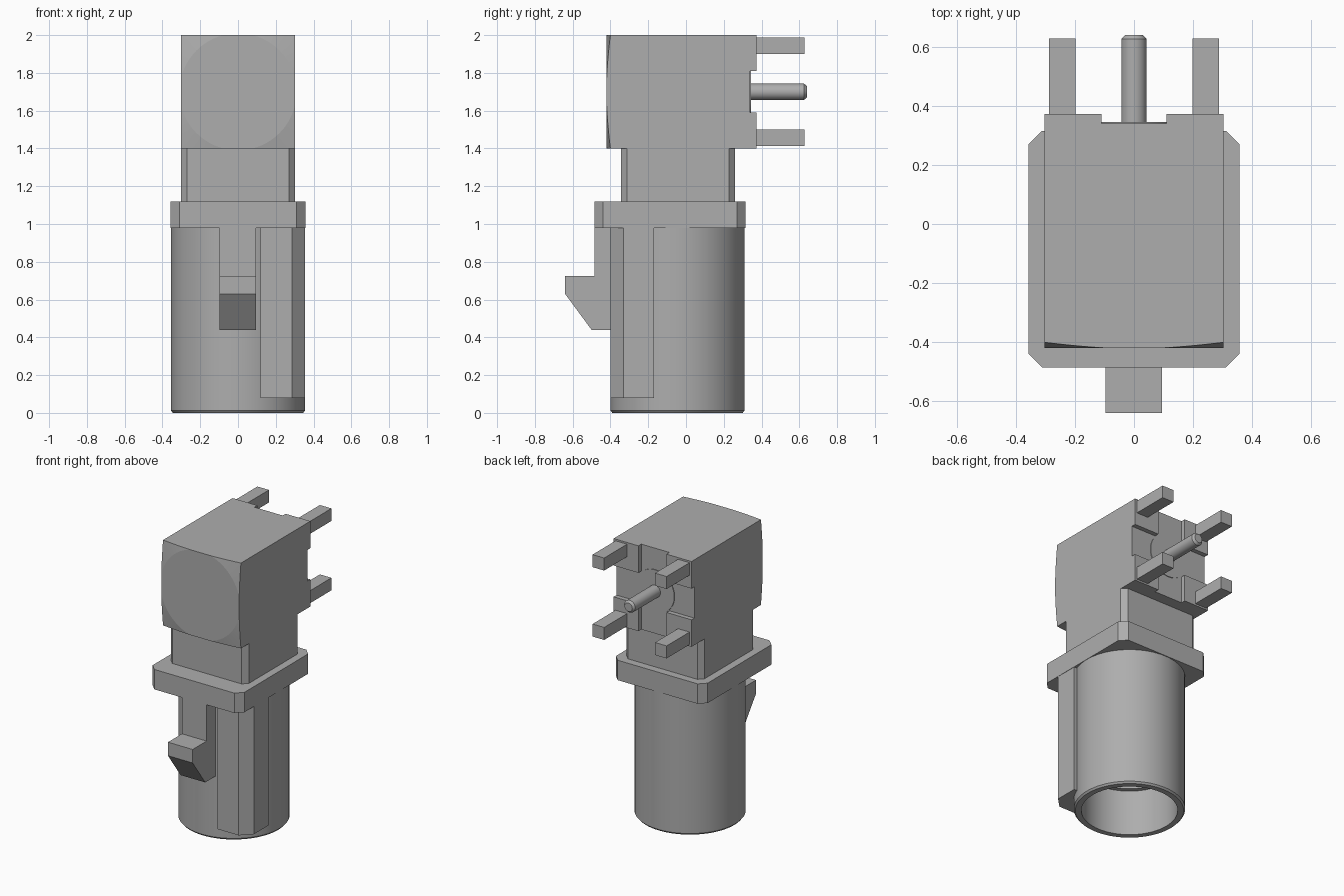
import bpy, bmesh, math
from mathutils import Matrix

default = bpy.data.objects.get("Cube")
if default:
    bpy.data.objects.remove(default)

GREY = (0.42, 0.42, 0.42, 1)
mat = bpy.data.materials.new("neutral grey")
mat.use_nodes = True
mat.diffuse_color = GREY
mat.node_tree.nodes["Principled BSDF"].inputs["Base Color"].default_value = GREY

AXIS_Y = -0.045      # centre line of the barrel
PIN_Z = 1.70         # centre of the head and its pins


def finish(name, bm, smooth=False):
    bmesh.ops.recalc_face_normals(bm, faces=bm.faces)
    mesh = bpy.data.meshes.new(name)
    bm.to_mesh(mesh)
    bm.free()
    mesh.materials.append(mat)
    ob = bpy.data.objects.new(name, mesh)
    bpy.context.collection.objects.link(ob)
    if smooth:
        bpy.ops.object.select_all(action='DESELECT')
        ob.select_set(True)
        bpy.context.view_layer.objects.active = ob
        bpy.ops.object.shade_smooth_by_angle(angle=math.radians(30))
    return ob


def prism(name, points, offset):
    """Extrude a closed outline of 3D points along an offset."""
    bm = bmesh.new()
    face = bm.faces.new([bm.verts.new(p) for p in points])
    new = bmesh.ops.extrude_face_region(bm, geom=[face])["geom"]
    bmesh.ops.translate(bm, vec=offset, verts=[v for v in new if isinstance(v, bmesh.types.BMVert)])
    return finish(name, bm)


def box(name, x0, x1, y0, y1, z0, z1):
    return prism(name, [(x0, y0, z0), (x1, y0, z0), (x1, y1, z0), (x0, y1, z0)], (0, 0, z1 - z0))


def chamfered_block(name, hx, y0, y1, z0, z1, c):
    pts = [(-hx + c, y0), (hx - c, y0), (hx, y0 + c), (hx, y1 - c),
           (hx - c, y1), (-hx + c, y1), (-hx, y1 - c), (-hx, y0 + c)]
    return prism(name, [(x, y, z0) for x, y in pts], (0, 0, z1 - z0))


def lathe(name, profile, matrix, steps=72):
    """Revolve (radius, height) points about z, then place the result."""
    bm = bmesh.new()
    verts = [bm.verts.new((r, 0, h)) for r, h in profile]
    edges = [bm.edges.new(pair) for pair in zip(verts, verts[1:])]
    bmesh.ops.spin(bm, geom=verts + edges, cent=(0, 0, 0), axis=(0, 0, 1),
                   angle=math.tau, steps=steps, use_merge=True)
    bmesh.ops.remove_doubles(bm, verts=bm.verts, dist=1e-5)
    bm.transform(matrix)
    return finish(name, bm, smooth=True)


# Barrel with stepped bore, open at the bottom
lathe("barrel", [(0, 0.98), (0.355, 0.98), (0.355, 0.012), (0.345, 0), (0.307, 0),
                 (0.307, 0.32), (0.275, 0.32), (0.275, 0.75), (0, 0.75)],
      Matrix.Translation((0, AXIS_Y, 0)))

# Keying rib on the front left corner of the barrel
rib = [(0.12, -0.40), (0.285, -0.40), (0.355, -0.33), (0.355, -0.17), (0.31, -0.17), (0.12, -0.35)]
prism("keying_rib", [(x, y, 0.08) for x, y in rib], (0, 0, 0.90))

# Latch arm with wedge hook
latch = [(-0.36, 0.98), (-0.485, 0.98), (-0.485, 0.725), (-0.64, 0.725),
         (-0.64, 0.63), (-0.50, 0.44), (-0.36, 0.44)]
prism("latch_arm", [(-0.097, y, z) for y, z in latch], (0.192, 0, 0))

# Flange and neck
chamfered_block("flange", 0.357, -0.485, 0.315, 0.98, 1.12, 0.046)
chamfered_block("neck", 0.303, -0.345, 0.26, 1.12, 1.40, 0.033)

# Head block, its front corners turned down by a shallow cone
head = box("head", -0.303, 0.303, -0.42, 0.34, 1.40, 2.0)
to_back = Matrix.Translation((0, 0, PIN_Z)) @ Matrix.Rotation(-math.pi / 2, 4, 'X')
cone = lathe("head_cutter", [(0, -0.42), (0.31, -0.42), (0.44, -0.398), (0.6, -0.37), (0.6, 0.6), (0, 0.6)],
             to_back)
cone.hide_render = True
mod = head.modifiers.new("turned front", 'BOOLEAN')
mod.operation = 'INTERSECT'
mod.solver = 'EXACT'
mod.object = cone
bpy.context.view_layer.update()
turned = bpy.data.meshes.new_from_object(head.evaluated_get(bpy.context.evaluated_depsgraph_get()))
head.modifiers.clear()
head.data = turned
bpy.data.objects.remove(cone)

# Corner pads and square legs on the back
for sx, side in ((1, "left"), (-1, "right")):
    for sz, level in ((1, "upper"), (-1, "lower")):
        xs = sorted((sx * 0.11, sx * 0.303))
        zs = sorted((PIN_Z + sz * 0.11, PIN_Z + sz * 0.30))
        box(f"{level}_{side}_pad", *xs, 0.34, 0.372, *zs)
        xs = sorted((sx * 0.198, sx * 0.288))
        zs = sorted((PIN_Z + sz * 0.20, PIN_Z + sz * 0.288))
        box(f"{level}_{side}_leg", *xs, 0.37, 0.627, *zs)

# Centre contact and its round insulator
lathe("insulator", [(0, 0.33), (0.15, 0.33), (0.15, 0.345), (0, 0.345)], to_back, 48)
lathe("centre_contact", [(0, 0.33), (0.043, 0.33), (0.043, 0.625), (0.03, 0.64), (0, 0.64)], to_back, 32)
